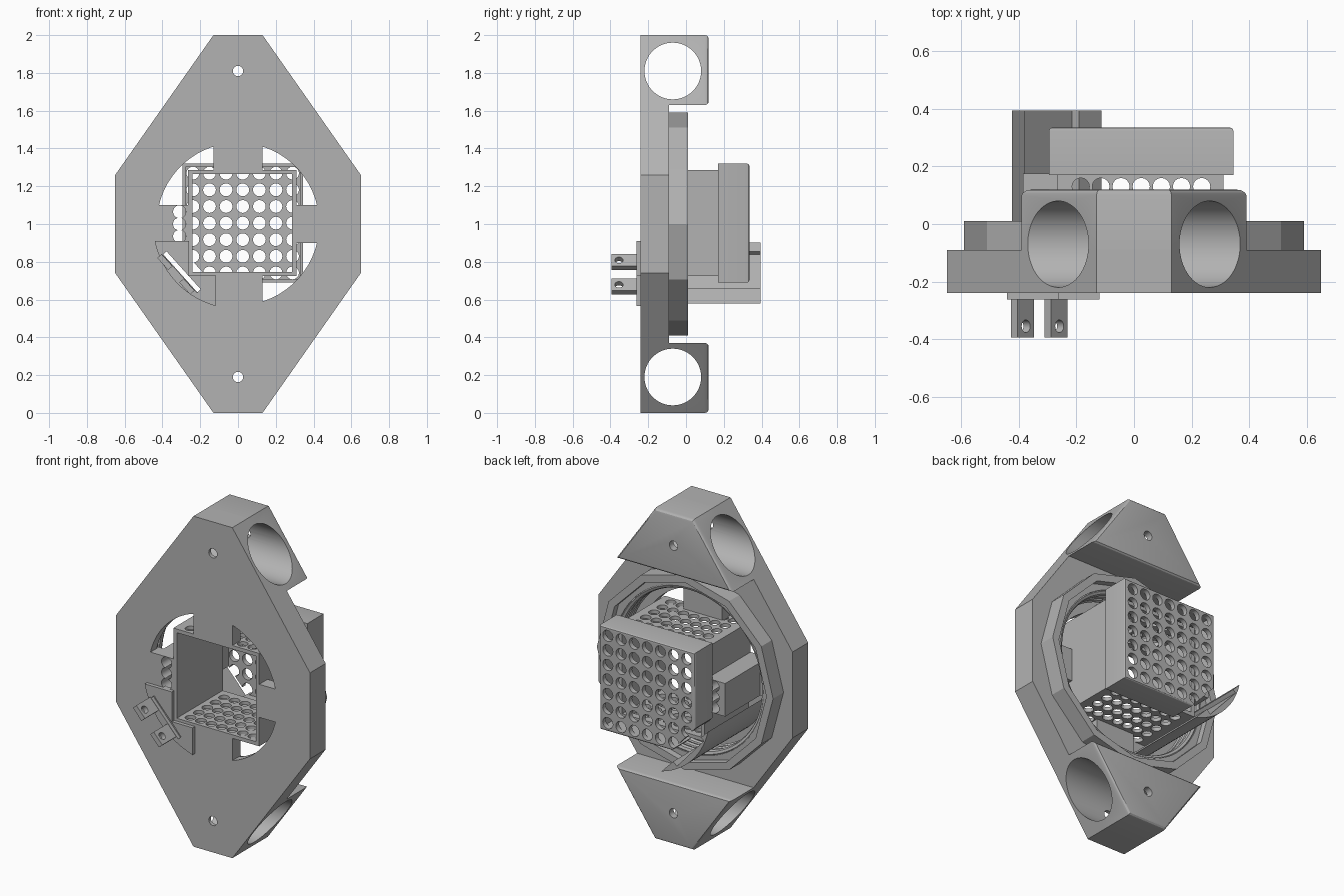
import bpy, bmesh, math
from mathutils import Vector, Matrix

if "Cube" in bpy.data.objects:
    bpy.data.objects.remove(bpy.data.objects["Cube"])

grey = bpy.data.materials.new("plain grey")
grey.use_nodes = True
grey.diffuse_color = (0.45, 0.45, 0.45, 1)
grey.node_tree.nodes["Principled BSDF"].inputs["Base Color"].default_value = grey.diffuse_color


def finish(bm, name):
    bmesh.ops.recalc_face_normals(bm, faces=bm.faces)
    mesh = bpy.data.meshes.new(name)
    bm.to_mesh(mesh)
    bm.free()
    mesh.materials.append(grey)
    ob = bpy.data.objects.new(name, mesh)
    bpy.context.collection.objects.link(ob)
    return ob


def prism(name, pts, y0, y1, bevel=0):
    """Extrude an (x, z) outline along y, optionally rounding the back rim."""
    bm = bmesh.new()
    face = bm.faces.new([bm.verts.new((x, y0, z)) for x, z in pts])
    out = bmesh.ops.extrude_face_region(bm, geom=[face])["geom"]
    for v in out:
        if isinstance(v, bmesh.types.BMVert):
            v.co.y = y1
    if bevel:
        rim = [e for e in bm.edges if all(v.co.y > y1 - 1e-4 for v in e.verts)]
        bmesh.ops.bevel(bm, geom=rim, offset=bevel, segments=3, profile=0.5, affect='EDGES')
    return finish(bm, name)


def box(name, x0, x1, z0, z1, y0, y1, bevel=0):
    return prism(name, [(x0, z0), (x1, z0), (x1, z1), (x0, z1)], y0, y1, bevel)


def rods(name, spans, r, n=16):
    """Separate cylinders between pairs of points."""
    bm = bmesh.new()
    for a, b in spans:
        a, b = Vector(a), Vector(b)
        turn = (b - a).to_track_quat('Z', 'Y').to_matrix().to_4x4()
        bmesh.ops.create_cone(bm, cap_ends=True, segments=n, radius1=r, radius2=r,
                              depth=(b - a).length,
                              matrix=Matrix.Translation((a + b) / 2) @ turn)
    return finish(bm, name)


def cut(ob, *cutters):
    for c in cutters:
        c.hide_render = True
        mod = ob.modifiers.new("cut", 'BOOLEAN')
        mod.operation, mod.solver, mod.object = 'DIFFERENCE', 'EXACT', c
    dg = bpy.context.evaluated_depsgraph_get()
    mesh = bpy.data.meshes.new_from_object(ob.evaluated_get(dg))
    ob.modifiers.clear()
    ob.data = mesh
    for c in cutters:
        bpy.data.objects.remove(c)
    return ob


def ngon(r, n, a0=0, a1=360):
    closed = a1 - a0 == 360
    steps = n if closed else n - 1
    return [(r * math.cos(math.radians(a0 + (a1 - a0) * i / steps)),
             1 + r * math.sin(math.radians(a0 + (a1 - a0) * i / steps))) for i in range(n)]


# Diagonal frame: distance d outward from the hub, s along the slot
T = math.radians(222)
N, S = (math.cos(T), math.sin(T)), (-math.sin(T), math.cos(T))


def diag(d, s):
    return (d * N[0] + s * S[0], 1 + d * N[1] + s * S[1])


def diag_box(name, d0, d1, s0, s1, y0, y1):
    return prism(name, [diag(d0, s0), diag(d1, s0), diag(d1, s1), diag(d0, s1)], y0, y1)


def bores():
    return (rods("bore", [((-1, -0.07, z), (1, -0.07, z)) for z in (0.19, 1.81)], 0.15, 64),
            rods("pin_bore", [((0, -1, z), (0, 1, z)) for z in (0.19, 1.81)], 0.028, 20))


# Face plate with a stepped round opening
outline = [(-0.13, 0), (0.13, 0), (0.65, 0.74), (0.65, 1.26),
           (0.13, 2), (-0.13, 2), (-0.65, 1.26), (-0.65, 0.74)]
cut(prism("face_plate", outline, -0.24, -0.09),
    prism("opening", ngon(0.43, 72), -1, 1),
    prism("recess", ngon(0.5, 72), -0.18, 1), *bores())

# Bored clamp blocks at both ends
W = 0.13 + 0.37 / 0.74 * 0.52
for name, f in (("top_clamp", lambda z: 2 - z), ("bottom_clamp", lambda z: z)):
    shape = [(-0.13, f(0)), (0.13, f(0)), (W, f(0.37)), (-W, f(0.37))]
    cut(prism(name, shape, -0.12, 0.12, 0.02), *bores())

# Twelve-sided collar with ridges inside
cut(prism("collar", ngon(0.59, 12), -0.09, 0.01),
    prism("collar_bore", ngon(0.5, 72), -1, 1),
    prism("collar_step", ngon(0.545, 12), -0.03, 1))
for i in range(3):
    bpy.ops.mesh.primitive_torus_add(major_segments=72, minor_segments=8, major_radius=0.495,
                                     minor_radius=0.02, location=(0, -0.145 + 0.045 * i, 1),
                                     rotation=(math.pi / 2, 0, 0))
    ring = bpy.context.object
    ring.name = "inner_ridge"
    ring.data.materials.append(grey)

# Spokes joining the plate to the sleeve
box("top_spoke", -0.13, 0.13, 1.28, 1.45, -0.24, -0.16)
box("bottom_spoke", -0.13, 0.13, 0.55, 0.73, -0.24, -0.16)
box("left_spoke", 0.3, 0.45, 0.9, 1.1, -0.24, -0.16)


def cable_holes():
    return [rods("hole", [((-0.31, -1, 1 + k), (-0.31, 1, 1 + k))], 0.034, 20)
            for k in (-0.065, 0, 0.065)]


cut(box("right_spoke", -0.45, -0.255, 0.9, 1.1, -0.24, -0.16), *cable_holes())
cut(box("cable_housing", -0.385, -0.255, 0.9, 1.1, -0.2, 0.175), *cable_holes())

# Square sleeve, open at both ends, perforated above and below
CX, CZ = 0.025, 1.005
grid = [(CX + 0.07 * (i - 3), 0.13 - 0.08 * j) for i in range(7) for j in range(5)]
cut(box("sleeve", -0.265, 0.31, 0.725, 1.287, -0.24, 0.2),
    box("sleeve_bore", -0.242, 0.287, 0.747, 1.265, -1, 1),
    rods("vents", [((x, y, 0.5), (x, y, 1.5)) for x, y in grid], 0.03))

# Perforated cap with one corner cut away for the trough
back = [(CX + 0.088 * (i - 3), CZ + 0.088 * (j - 3)) for i in range(7) for j in range(7)]
cut(box("cap", -0.295, 0.345, 0.69, 1.32, 0.17, 0.335, 0.012),
    box("cap_hollow", -0.277, 0.327, 0.708, 1.302, 0, 0.305),
    rods("vents", [((x, 0, z), (x, 1, z)) for x, z in back], 0.034),
    diag_box("corner", 0.31, 0.6, -0.5, 0.5, 0, 1))

# Diagonal trough with a curved outer wall
cut(prism("trough", ngon(0.435, 20, 193, 255), -0.24, 0.395),
    diag_box("groove", 0.3, 0.402, -0.145, 0.125, -1, 1))

# Front flange of the trough, with its slot
flange = ngon(0.45, 18, 191.5, 254.5)
flange += [(-0.12, 0.73), (-0.26, 0.73), (-0.26, 0.91)]
cut(prism("trough_flange", flange, -0.262, -0.22),
    diag_box("slot", 0.378, 0.405, -0.145, 0.125, -1, 1))

# Pierced lugs beside the slot
for name, s in (("upper_lug", -0.109), ("lower_lug", 0.065)):
    (ax, az), (bx, bz) = diag(0.3, s), diag(0.5, s)
    cut(diag_box(name, 0.407, 0.438, s - 0.043, s + 0.043, -0.395, -0.24),
        rods("lug_hole", [((ax, -0.355, az), (bx, -0.355, bz))], 0.022))

# Smooth curved walls, keep corners sharp
bpy.ops.object.select_all(action='DESELECT')
for ob in bpy.context.scene.objects:
    if ob.type == 'MESH':
        ob.select_set(True)
        bpy.context.view_layer.objects.active = ob
bpy.ops.object.shade_smooth_by_angle(angle=math.radians(29))
